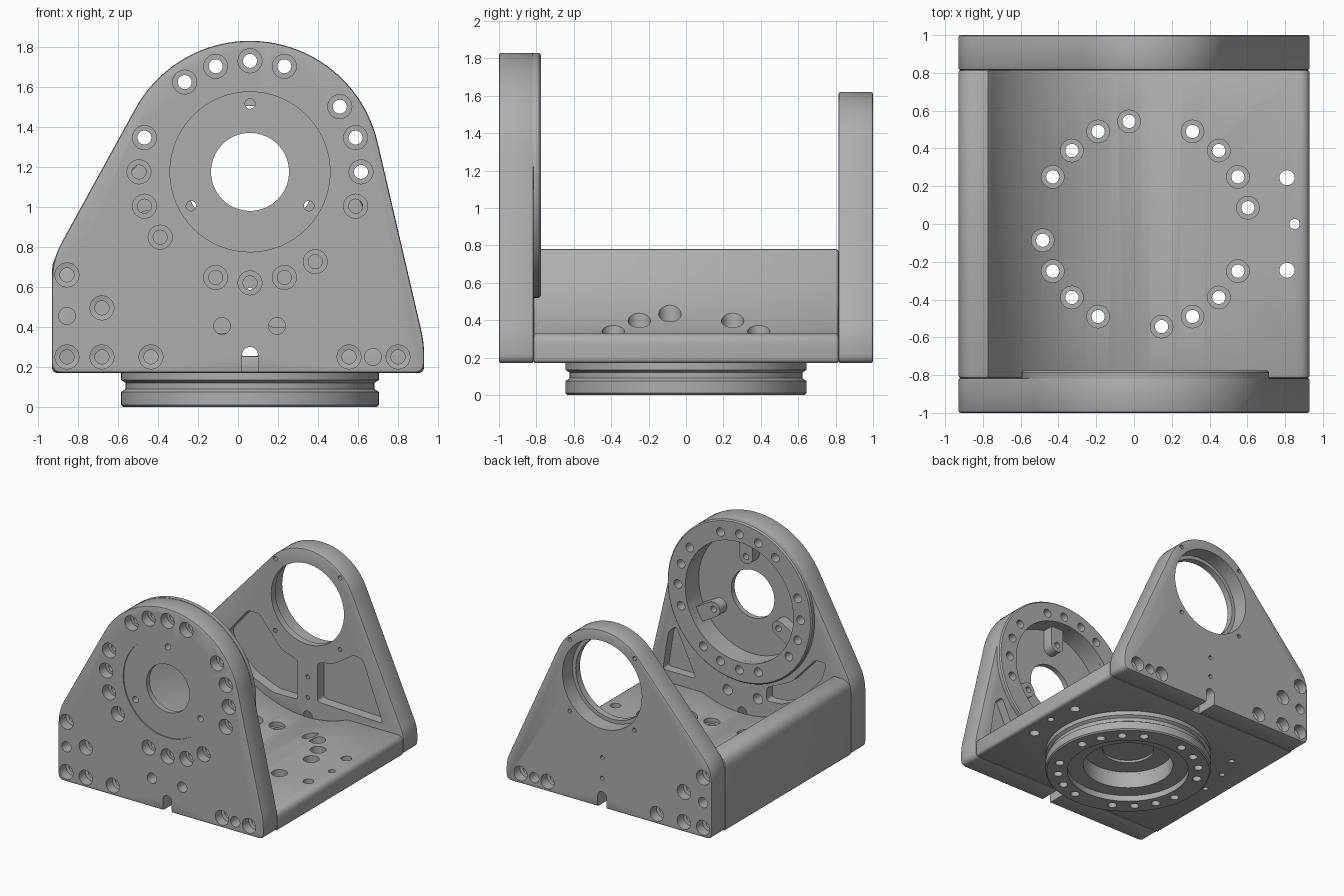
import bpy, bmesh
from math import sin, cos, pi, radians, atan2, acos, hypot
from mathutils import Vector

cube = bpy.data.objects.get("Cube")
if cube:
    bpy.data.objects.remove(cube)

metal = bpy.data.materials.new("machined grey")
metal.use_nodes = True
GREY = (0.42, 0.42, 0.42, 1)
metal.diffuse_color = GREY
metal.node_tree.nodes["Principled BSDF"].inputs["Base Color"].default_value = GREY

CX, CZ = 0.06, 1.175          # shared bearing axis
FRONT, BACK = -1.0, 1.0       # outer faces
INNER = 0.815                 # inner faces of the plates
BOTTOM = 0.17                 # underside of the cradle


def make(name, bm):
    bmesh.ops.recalc_face_normals(bm, faces=bm.faces)
    mesh = bpy.data.meshes.new(name)
    bm.to_mesh(mesh)
    bm.free()
    ob = bpy.data.objects.new(name, mesh)
    bpy.context.collection.objects.link(ob)
    return ob


def lathe(bm, profile, centre, axis="Y", closed=False, seg=24):
    """Revolve (radius, height) points about an axis through centre."""
    rings = []
    for r, h in profile:
        ring = []
        for i in range(seg):
            a = 2 * pi * i / seg
            u, v = centre[0] + r * cos(a), centre[1] + r * sin(a)
            ring.append(bm.verts.new((u, h, v) if axis == "Y" else (u, v, h)))
        rings.append(ring)
    pairs = list(zip(rings, rings[1:]))
    if closed:
        pairs.append((rings[-1], rings[0]))
    else:
        bm.faces.new(rings[0])
        bm.faces.new(rings[-1])
    for a, b in pairs:
        for i in range(seg):
            j = (i + 1) % seg
            bm.faces.new((a[i], a[j], b[j], b[i]))


def prism(bm, points, y0, y1):
    a = [bm.verts.new((x, y0, z)) for x, z in points]
    b = [bm.verts.new((x, y1, z)) for x, z in points]
    bm.faces.new(a)
    bm.faces.new(b)
    for i in range(len(a)):
        j = (i + 1) % len(a)
        bm.faces.new((a[i], a[j], b[j], b[i]))


def rounded(corners):
    """Round (x, z, size) corners; size 0 stays as it is."""
    out = []
    for i, (x, z, t) in enumerate(corners):
        p = Vector((x, z))
        if not t:
            out.append(p)
            continue
        ends = []
        for q in (corners[i - 1], corners[(i + 1) % len(corners)]):
            ends.append(p + (Vector(q[:2]) - p).normalized() * t)
        for k in range(7):
            s = k / 6
            out.append(ends[0] * (1 - s) ** 2 + p * 2 * s * (1 - s) + ends[1] * s * s)
    return out


def polar(r, degrees, c=(CX, CZ)):
    a = radians(degrees)
    return c[0] + r * cos(a), c[1] + r * sin(a)


def plate_outline(radius, zl, zr):
    """Round head with tangent flanks down to a wide foot."""
    def touch(x, z, side):
        dx, dz = x - CX, z - CZ
        a = atan2(dz, dx)
        if side < 0:
            a += 2 * pi
        return a + side * acos(radius / hypot(dx, dz))
    a0, a1 = touch(0.93, zr, 1), touch(-0.93, zl, -1)
    arc = [(*polar(radius, (a0 + (a1 - a0) * i / 40) * 180 / pi), 0) for i in range(41)]
    return rounded([(-0.93, BOTTOM, 0.05), (0.93, BOTTOM, 0.05), (0.93, zr, 0.06)]
                   + arc + [(-0.93, zl, 0.1)])


def cutter(build):
    bm = bmesh.new()
    build(bm)
    ob = make("cutter", bm)
    ob.hide_render = True
    return ob


def finish(ob, cutters=(), bevel=0.0):
    """Bevel, cut, bake the result and shade it."""
    ob.data.materials.append(metal)
    if bevel:
        m = ob.modifiers.new("edge", "BEVEL")
        m.width, m.segments, m.limit_method = bevel, 2, "ANGLE"
    for c in cutters:
        m = ob.modifiers.new("cut", "BOOLEAN")
        m.operation, m.solver, m.object = "DIFFERENCE", "EXACT", c
    deps = bpy.context.evaluated_depsgraph_get()
    baked = bpy.data.meshes.new_from_object(ob.evaluated_get(deps))
    ob.modifiers.clear()
    ob.data = baked
    bpy.ops.object.select_all(action="DESELECT")
    ob.select_set(True)
    bpy.context.view_layer.objects.active = ob
    bpy.ops.object.shade_smooth_by_angle(angle=radians(30))


# ---- Hole patterns ----
BOLTS = [(-0.855, 0.66), (-0.68, 0.495), (-0.855, 0.25), (-0.68, 0.25),
         (-0.435, 0.25), (0.555, 0.25), (0.80, 0.25)]
DOWELS = [(-0.855, 0.455), (0.675, 0.25)]
HEAD, SHANK = 0.06, 0.035


def foot_holes(bm, face):
    s = 1 if face > 0 else -1
    for c in BOLTS:
        lathe(bm, [(HEAD, face + s * 0.1), (HEAD, face - s * 0.08),
                   (SHANK, face - s * 0.085), (SHANK, face - s * 0.4)], c)
    for c in DOWELS:
        lathe(bm, [(0.042, face + s * 0.1), (0.042, face - s * 0.4)], c)


def front_holes(bm):
    foot_holes(bm, FRONT)
    for c in ((-0.08, 0.405), (0.195, 0.405)):
        lathe(bm, [(0.042, -1.1), (0.042, -0.6)], c)
    for k in range(20):
        if k % 5 != 3:
            lathe(bm, [(HEAD, -1.1), (HEAD, -0.92), (SHANK, -0.92), (SHANK, -0.6)],
                  polar(0.555, 18 * k))


def front_screws(bm):
    for a in (90, 210, 330):
        lathe(bm, [(0.025, -1.1), (0.025, -0.7)], polar(0.34, a))


def back_holes(bm):
    foot_holes(bm, BACK)
    small = [polar(0.415, a) for a in (45, 135, 225, 315)] + [(CX, 0.58), (CX, 0.41)]
    for c in small:
        lathe(bm, [(0.017, 0.7), (0.017, 1.1)], c, seg=12)


def base_holes(bm):
    for k in range(20):
        if k % 5 != 4:
            lathe(bm, [(SHANK, -0.1), (SHANK, 0.23), (HEAD, 0.23), (HEAD, 1.0)],
                  polar(0.55, 9 + 18 * k, (CX, 0)), "Z")
    for x, y, r, top in ((0.81, 0.245, 0.04, 1), (0.81, -0.245, 0.04, 1), (0.85, 0, 0.027, 1),
                         (-0.65, 0.41, 0.022, 0.24), (-0.73, 0.2, 0.022, 0.24),
                         (-0.77, -0.05, 0.022, 0.24)):
        lathe(bm, [(r, 0.0), (r, top)], (x, y), "Z")


def slot(bm):
    head = [polar(0.04, 18 * i, (CX, 0.26)) for i in range(11)]
    prism(bm, [(CX - 0.04, 0), (CX + 0.04, 0)] + head, -1.1, 1.1)


def pockets(shapes, y0, y1):
    def build(bm):
        for s in shapes:
            prism(bm, rounded([(x, z, 0.03) for x, z in s]), y0, y1)
    return cutter(build)


slot_cut = cutter(slot)
front_cut, screw_cut = cutter(front_holes), cutter(front_screws)
base_cut = cutter(base_holes)
front_bore = cutter(lambda bm: lathe(bm, [
    (0.40, -1.1), (0.40, -0.992), (0.195, -0.992), (0.195, -0.95), (0.49, -0.95), (0.49, -0.7)],
    (CX, CZ), seg=64))
back_bore = cutter(lambda bm: lathe(bm, [
    (0.33, 0.7), (0.33, 0.87), (0.36, 0.87), (0.36, 1.1)], (CX, CZ), seg=64))
base_bore = cutter(lambda bm: lathe(bm, [
    (0.35, 0.1), (0.35, 0.19), (0.2, 0.19), (0.2, 0.21)], (CX, 0), "Z", seg=64))
front_pockets = pockets([
    [(0.48, 0.42), (0.78, 0.42), (0.73, 0.74), (0.66, 0.80)],
    [(-0.16, 0.41), (-0.16, 0.52), (-0.38, 0.62), (-0.6, 0.86), (-0.7, 0.86),
     (-0.66, 0.72), (-0.45, 0.49), (-0.3, 0.42)]], -0.89, -0.7)
back_pockets = pockets([
    [(0.15, 0.40), (0.15, 0.72), (0.30, 0.75), (0.48, 0.87), (0.56, 0.85), (0.74, 0.38)],
    [(-0.03, 0.37), (-0.03, 0.69), (-0.18, 0.74), (-0.38, 0.98), (-0.48, 0.98),
     (-0.68, 0.74), (-0.62, 0.60), (-0.45, 0.45), (-0.25, 0.37)]], 0.7, 0.9)

# ---- Front plate ----
bm = bmesh.new()
prism(bm, plate_outline(0.655, 0.734, 0.323), FRONT, -INNER)
finish(make("front_plate", bm),
       [front_bore, front_pockets, front_cut, screw_cut, slot_cut], 0.012)

# Raised ring on the inner side of the front plate
bm = bmesh.new()
lathe(bm, [(0.49, -0.82), (0.655, -0.82), (0.655, -0.785), (0.645, -0.775),
           (0.49, -0.775)], (CX, CZ), closed=True, seg=80)
finish(make("bearing_ring", bm), [front_cut])

# Three screw lugs inside the ring pocket
bm = bmesh.new()
for a in (90, 210, 330):
    tip = polar(0.34, a)
    cap = [polar(0.06, a + 90 + 15 * i, tip) for i in range(13)]
    reach = Vector(polar(0.5, a)) - Vector(tip)
    prism(bm, cap + [Vector(cap[-1]) + reach, Vector(cap[0]) + reach], -0.95, -0.86)
finish(make("screw_lugs", bm), [screw_cut, front_cut])

# ---- Back plate ----
bm = bmesh.new()
prism(bm, plate_outline(0.445, 0.74, 0.33), INNER, BACK)
finish(make("back_plate", bm),
       [back_bore, back_pockets, cutter(back_holes), slot_cut], 0.012)

# ---- Cradle base with a trough concentric with the bearing axis ----
trough = [(*polar(0.92, -66.7 - 87.9 * i / 32), 0) for i in range(33)]
bm = bmesh.new()
prism(bm, rounded([(-0.93, BOTTOM, 0.03), (0.93, BOTTOM, 0.03), (0.93, 0.33, 0.06)]
                  + trough + [(-0.93, 0.78, 0.1)]), -INNER, INNER)
finish(make("cradle_base", bm), [base_bore, base_cut], 0.012)

# ---- Grooved mounting flange underneath ----
bm = bmesh.new()
lathe(bm, [(0.474, 0), (0.635, 0), (0.645, 0.01), (0.645, 0.075), (0.622, 0.09),
           (0.622, 0.12), (0.645, 0.135), (0.645, BOTTOM), (0.35, BOTTOM), (0.35, 0.05),
           (0.474, 0.05)], (CX, 0), "Z", closed=True, seg=80)
finish(make("mounting_flange", bm), [base_cut])

for ob in [o for o in bpy.data.objects if o.name.startswith("cutter")]:
    bpy.data.objects.remove(ob)
